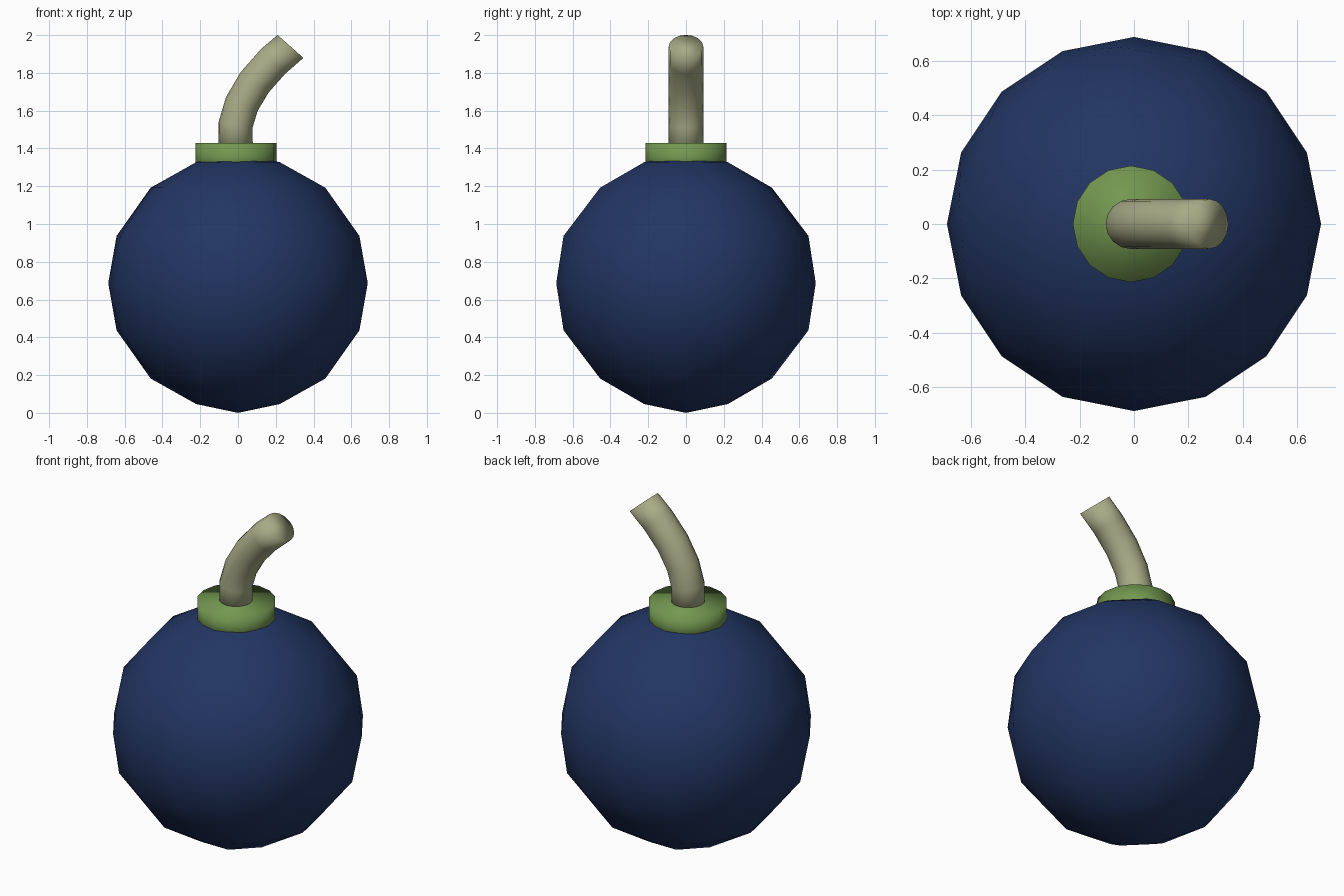
import bpy, bmesh
from math import sin, cos, pi, radians
from mathutils import Vector

if "Cube" in bpy.data.objects:
    bpy.data.objects.remove(bpy.data.objects["Cube"])


def finish(bm, name, color):
    bmesh.ops.recalc_face_normals(bm, faces=bm.faces)
    mesh = bpy.data.meshes.new(name)
    bm.to_mesh(mesh)
    bm.free()
    for p in mesh.polygons:
        p.use_smooth = True
    mat = bpy.data.materials.new(name + "_material")
    mat.diffuse_color = (*color, 1)
    mat.use_nodes = True
    mat.node_tree.nodes["Principled BSDF"].inputs["Base Color"].default_value = mat.diffuse_color
    mesh.materials.append(mat)
    obj = bpy.data.objects.new(name, mesh)
    bpy.context.collection.objects.link(obj)
    return obj


def tube(name, centers, normals, radius, sides, color):
    """Sweep a circle in the xz plane through the given centres."""
    bm = bmesh.new()
    rings = []
    for c, n in zip(centers, normals):
        rings.append([bm.verts.new(c + radius * (cos(2 * pi * i / sides) * n
                      + sin(2 * pi * i / sides) * Vector((0, 1, 0))))
                      for i in range(sides)])
    for a, b in zip(rings, rings[1:]):
        for i in range(sides):
            j = (i + 1) % sides
            bm.faces.new((a[i], a[j], b[j], b[i]))
    bm.faces.new(rings[0])
    bm.faces.new(rings[-1])
    return finish(bm, name, color)


# Round body: coarse ball whose rings thin out toward the poles
CENTER = 0.69
rings = [(16, 0.687, 0.0, 0), (14, 0.65, 0.25, 42.86),
         (10, 0.465, 0.505, -6), (8, 0.24, 0.64, 22.5), (1, 0.0, 0.687, 0)]
bm = bmesh.new()
for count, r, h, start in rings:
    for z in {h, -h}:
        for i in range(count):
            a = radians(start) + 2 * pi * i / count
            bm.verts.new((r * cos(a), r * sin(a), CENTER + z))
bmesh.ops.convex_hull(bm, input=bm.verts)
low = min(v.co.z for v in bm.verts)
bmesh.ops.translate(bm, vec=(0, 0, -low), verts=bm.verts)
finish(bm, "round_body", (0.016, 0.036, 0.125))

# Collar around the neck
X = Vector((1, 0, 0))
tube("collar", [Vector((-0.011, 0, 1.27)), Vector((-0.011, 0, 1.43))],
     [X, X], 0.214, 16, (0.17, 0.31, 0.08))

# Curved fuse rising from the collar
path = [(-0.013, 1.38), (-0.013, 1.525), (0.02, 1.635),
        (0.088, 1.75), (0.185, 1.86), (0.278, 1.94)]
centers = [Vector((x, 0, z)) for x, z in path]
normals = []
for i in range(len(centers)):
    before = (centers[i] - centers[max(i - 1, 0)]).normalized()
    after = (centers[min(i + 1, len(centers) - 1)] - centers[i]).normalized()
    t = (before + after).normalized()
    normals.append(Vector((t.z, 0, -t.x)))
normals[0] = X
normals[-1] = Vector((0.747, 0, -0.664))
tube("fuse", centers, normals, 0.0915, 16, (0.39, 0.41, 0.24))
